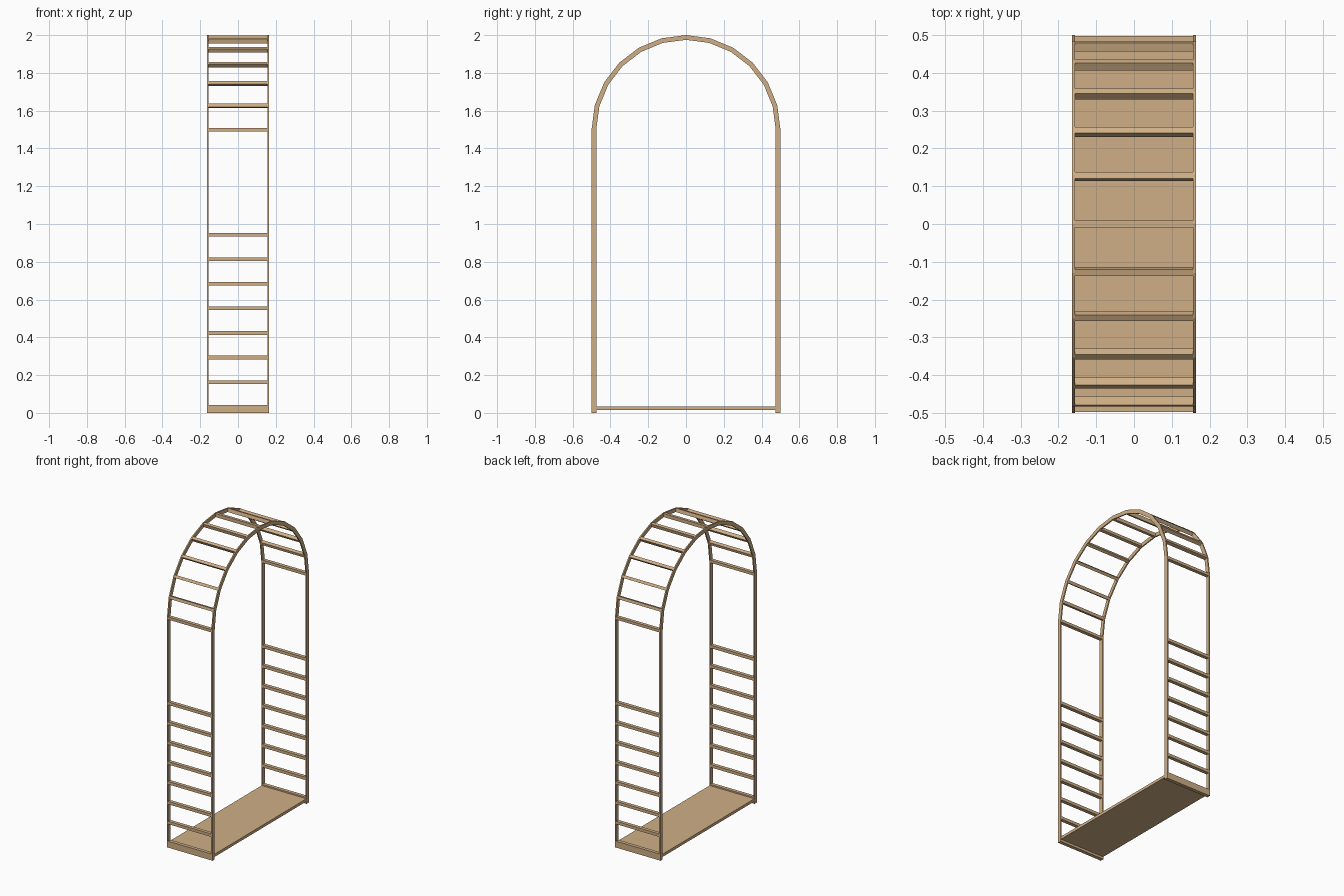
import bpy, bmesh, math
from mathutils import Matrix

if "Cube" in bpy.data.objects:
    bpy.data.objects.remove(bpy.data.objects["Cube"])

wood = bpy.data.materials.new("wood")
wood.diffuse_color = (0.63, 0.43, 0.24, 1)
wood.use_nodes = True
wood.node_tree.nodes["Principled BSDF"].inputs["Base Color"].default_value = wood.diffuse_color

R, T = 0.5, 0.025          # outer radius, radial thickness
SPRING, SEGS = 1.5, 12     # height where the arch starts, arch segments
X_IN, X_OUT = 0.156, 0.164
MID = R - T / 2


def finish(name, bm):
    bmesh.ops.recalc_face_normals(bm, faces=bm.faces)
    me = bpy.data.meshes.new(name)
    bm.to_mesh(me)
    bm.free()
    me.materials.append(wood)
    ob = bpy.data.objects.new(name, me)
    bpy.context.collection.objects.link(ob)
    return ob


def box(name, size, loc, rot_x=0.0):
    bm = bmesh.new()
    bmesh.ops.create_cube(bm, size=1, matrix=Matrix.Diagonal((*size, 1)))
    ob = finish(name, bm)
    ob.location = loc
    ob.rotation_euler = (rot_x, 0, 0)
    return ob


def outline(r):
    arc = [math.pi * i / SEGS for i in range(SEGS + 1)]
    return ([(r, 0)] + [(r * math.cos(a), SPRING + r * math.sin(a)) for a in arc]
            + [(-r, 0)])


def arch_rail(name, x0, x1):
    bm = bmesh.new()
    rings = []
    for (yo, zo), (yi, zi) in zip(outline(R), outline(R - T)):
        rings.append([bm.verts.new(p) for p in
                      ((x0, yo, zo), (x1, yo, zo), (x1, yi, zi), (x0, yi, zi))])
    for a, b in zip(rings, rings[1:]):
        for k in range(4):
            n = (k + 1) % 4
            bm.faces.new((a[k], a[n], b[n], b[k]))
    bm.faces.new(rings[0])
    bm.faces.new(rings[-1])
    return finish(name, bm)


# two arched side rails
arch_rail("arch_rail_left", -X_OUT, -X_IN)
arch_rail("arch_rail_right", X_IN, X_OUT)

# slats across the curved top
for i in range(SEGS + 1):
    a = math.pi * i / SEGS
    r = MID - 0.001
    box(f"arch_slat_{i}", (2 * X_IN, T - 0.002, 0.018),
        (0, r * math.cos(a), SPRING + r * math.sin(a)), a)

# ladder slats and end boards on both sides
for side, s in (("front", -1), ("back", 1)):
    for i in range(1, 8):
        box(f"{side}_slat_{i}", (2 * X_IN, T - 0.002, 0.019),
            (0, s * (MID - 0.001), 0.033 + 0.13 * i))
    box(f"{side}_end_board", (2 * X_IN, T - 0.002, 0.042),
        (0, s * (MID - 0.001), 0.021))

# floor board
box("floor_board", (2 * X_OUT - 0.004, 2 * (R - T), 0.018), (0, 0, 0.024))
